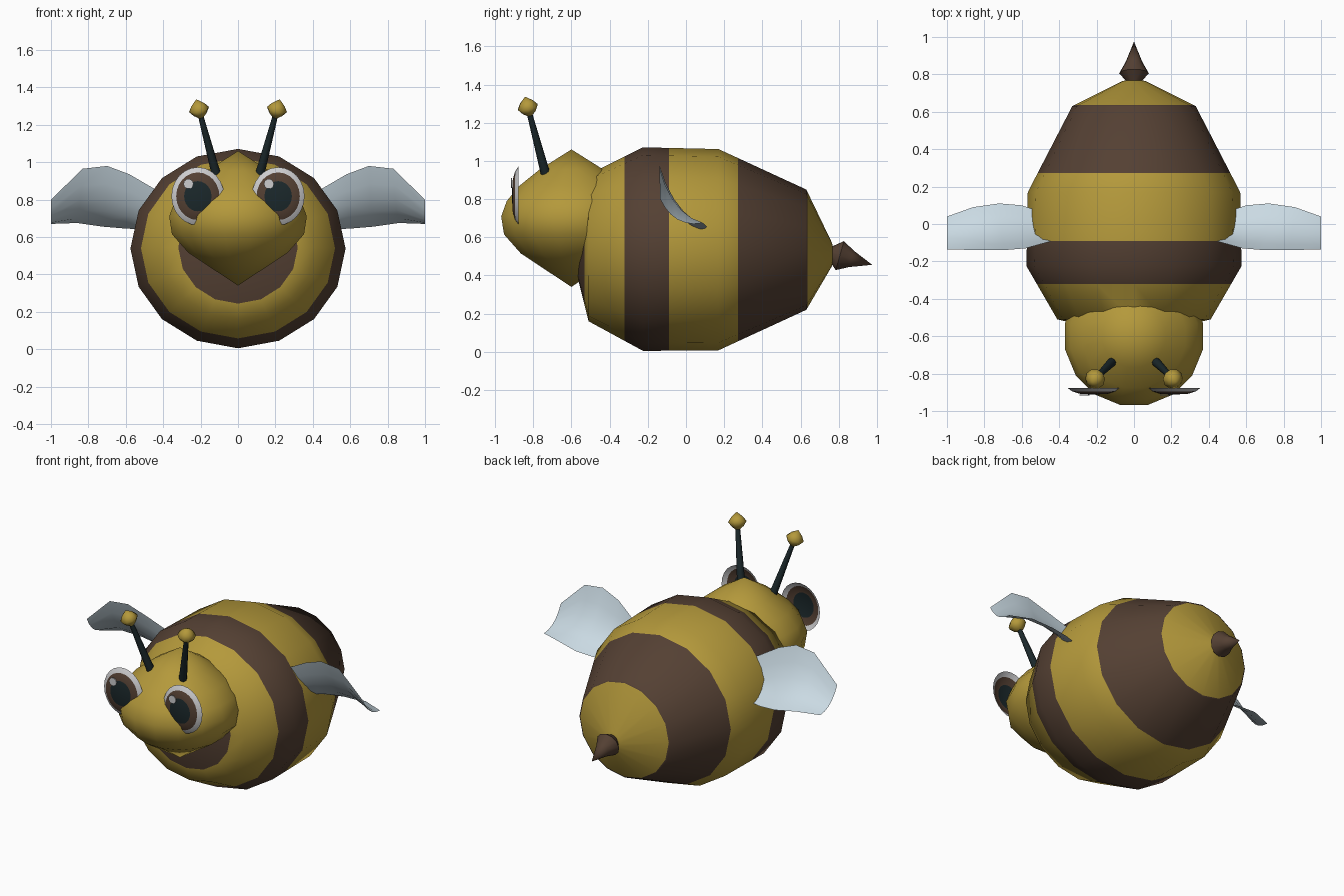
import bpy, bmesh, math
from mathutils import Vector

if "Cube" in bpy.data.objects:
    bpy.data.objects.remove(bpy.data.objects["Cube"])


def material(name, srgb):
    m = bpy.data.materials.new(name)
    lin = [(c / 255 / 12.92) if c < 10 else ((c / 255 + 0.055) / 1.055) ** 2.4 for c in srgb]
    m.diffuse_color = (*lin, 1)
    m.use_nodes = True
    m.node_tree.nodes["Principled BSDF"].inputs["Base Color"].default_value = m.diffuse_color
    return m


YELLOW = material("honey_yellow", (180, 153, 59))
BROWN = material("dark_brown", (84, 64, 51))
DARK = material("blue_black", (27, 40, 43))
WING = material("pale_blue_grey", (202, 218, 227))
WHITE = material("eye_white", (205, 205, 207))


def finish(name, bm, mats, sharp=50, facing=None):
    """Weld, orient, smooth and link a bmesh as a named object."""
    bmesh.ops.remove_doubles(bm, verts=bm.verts, dist=1e-5)
    bmesh.ops.recalc_face_normals(bm, faces=bm.faces)
    if facing and sum(f.normal.dot(facing) for f in bm.faces) < 0:
        bmesh.ops.reverse_faces(bm, faces=bm.faces)
    for f in bm.faces:
        f.smooth = True
    for e in bm.edges:
        if len(e.link_faces) == 2 and e.calc_face_angle() > math.radians(sharp):
            e.smooth = False
    me = bpy.data.meshes.new(name)
    bm.to_mesh(me)
    bm.free()
    for m in mats:
        me.materials.append(m)
    ob = bpy.data.objects.new(name, me)
    bpy.context.collection.objects.link(ob)
    return ob


def loft(name, rings, u, v, mats, sides=16, phase=0.0, bands=None, sharp=50, facing=None):
    """Skin elliptical rings (centre, radius_u, radius_v); bands = material per span."""
    bm = bmesh.new()
    u, v = Vector(u), Vector(v)
    loops = []
    for c, ru, rv in rings:
        loop = []
        for i in range(sides):
            a = 2 * math.pi * (i + phase) / sides
            loop.append(bm.verts.new(Vector(c) + u * ru * math.cos(a) + v * rv * math.sin(a)))
        loops.append(loop)
    for k in range(len(loops) - 1):
        for i in range(sides):
            j = (i + 1) % sides
            f = bm.faces.new((loops[k][i], loops[k][j], loops[k + 1][j], loops[k + 1][i]))
            f.material_index = bands[k] if bands else 0
    return finish(name, bm, mats, sharp, facing)


def spin(name, start, axis, profile, mat, sides=12, sharp=50):
    """Turned part along an axis; profile = (distance, radius)."""
    d = Vector(axis).normalized()
    u = d.cross(Vector((0, 1, 0.01))) if abs(d.y) < 0.9 else d.cross(Vector((0, 0, 1)))
    u.normalize()
    v = d.cross(u)
    rings = [(Vector(start) + d * t, r, r) for t, r in profile]
    return loft(name, rings, u, v, [mat], sides, sharp=sharp)


# striped body: (y, half width, half height, centre z)
keys = [(-0.605, 0, 0, 0.54), (-0.51, 0.41, 0.385, 0.545), (-0.225, 0.575, 0.533, 0.538),
        (0.17, 0.568, 0.527, 0.535), (0.63, 0.33, 0.315, 0.535),
        (0.765, 0.06, 0.06, 0.51), (0.775, 0, 0, 0.51)]


def body_at(y):
    for a, b in zip(keys, keys[1:]):
        if a[0] <= y <= b[0]:
            t = (y - a[0]) / (b[0] - a[0])
            return tuple(p + (q - p) * t for p, q in zip(a, b))


stripes = [(-0.61, -0.531), (-0.322, -0.09), (0.272, 0.635)]
ys = sorted([k[0] for k in keys] + [-0.531, -0.322, -0.09, 0.272, 0.635])
rings, bands = [], []
for y in ys:
    _, rx, rz, cz = body_at(y)
    rings.append(((0, y, cz), rx, rz))
for a, b in zip(ys, ys[1:]):
    mid = (a + b) / 2
    bands.append(1 if any(lo < mid < hi for lo, hi in stripes) else 0)
loft("striped_body", rings, (1, 0, 0), (0, 0, 1), [YELLOW, BROWN], 16, 0, bands)

# head, turned about the vertical
head = [(0, 1.06), (0.17, 0.955), (0.28, 0.868), (0.345, 0.79), (0.375, 0.71),
        (0.36, 0.615), (0.27, 0.515), (0, 0.34)]
loft("head", [((0, -0.6, z), r, r) for r, z in head], (1, 0, 0), (0, 1, 0),
     [YELLOW], 16, 0.5, sharp=60)

# stinger, tipped slightly downwards
spin("stinger", (0, 0.75, 0.52), (0, 0.225, -0.064),
     [(0, 0), (0, 0.03), (0.058, 0.079), (0.12, 0.045), (0.234, 0)], BROWN, 12)

for s, side in ((1, "left"), (-1, "right")):
    # eye: thin dish with white rim, brown iris and dark pupil
    ex, ez = 0.215 * s, 0.818
    dish = [(0, -0.912), (0.52, -0.908), (0.82, -0.895), (1, -0.876)]
    loft(side + "_eye", [((ex, y, ez), 0.141 * k, 0.155 * k) for k, y in dish],
         (1, 0, 0), (0, 0, 1), [WHITE, BROWN, DARK], 24, 0, [2, 1, 0],
         facing=Vector((0, -1, 0)))
    # eye highlight plate
    loft(side + "_eye_highlight",
         [((ex - 0.05, y, ez + 0.066), r, r) for y, r in
          ((-0.917, 0), (-0.917, 0.027), (-0.912, 0.027), (-0.912, 0))],
         (1, 0, 0), (0, 0, 1), [WHITE], 10)

    # antenna stalk and knob
    base, top = Vector((0.115 * s, -0.735, 0.93)), Vector((0.2 * s, -0.82, 1.25))
    axis = top - base
    n = axis.length
    spin(side + "_antenna", base, axis, [(0, 0), (0, 0.025), (n, 0.014), (n, 0)], DARK, 8)
    spin(side + "_antenna_knob", top - axis.normalized() * 0.024, axis,
         [(0, 0), (0.03, 0.036), (0.058, 0.055), (0.085, 0.036), (0.116, 0)],
         YELLOW, 10, sharp=80)

    # wing: curved sheet between a raised front edge and a low back edge
    front = [(0.40, -0.08, 0.83), (0.58, -0.13, 0.935), (0.70, -0.14, 0.98),
             (0.83, -0.14, 0.965), (1.0, -0.135, 0.80)]
    back = [(0.48, 0.06, 0.64), (0.60, 0.10, 0.645), (0.72, 0.11, 0.655),
            (0.86, 0.09, 0.675), (1.0, 0.04, 0.67)]
    bm = bmesh.new()
    grid = []
    for i, (f, b) in enumerate(zip(front, back)):
        sag = 0.03 if i == 4 else 0.05
        row = []
        for k in range(6):
            t = k / 5
            p = Vector(f).lerp(Vector(b), t)
            bow = 4 * t * (1 - t) * sag
            row.append(bm.verts.new((p.x * s, p.y - bow * 0.5, p.z - bow)))
        grid.append(row)
    for r0, r1 in zip(grid, grid[1:]):
        for k in range(5):
            bm.faces.new((r0[k], r1[k], r1[k + 1], r0[k + 1]))
    finish(side + "_wing", bm, [WING], facing=Vector((0, 0, 1)))
